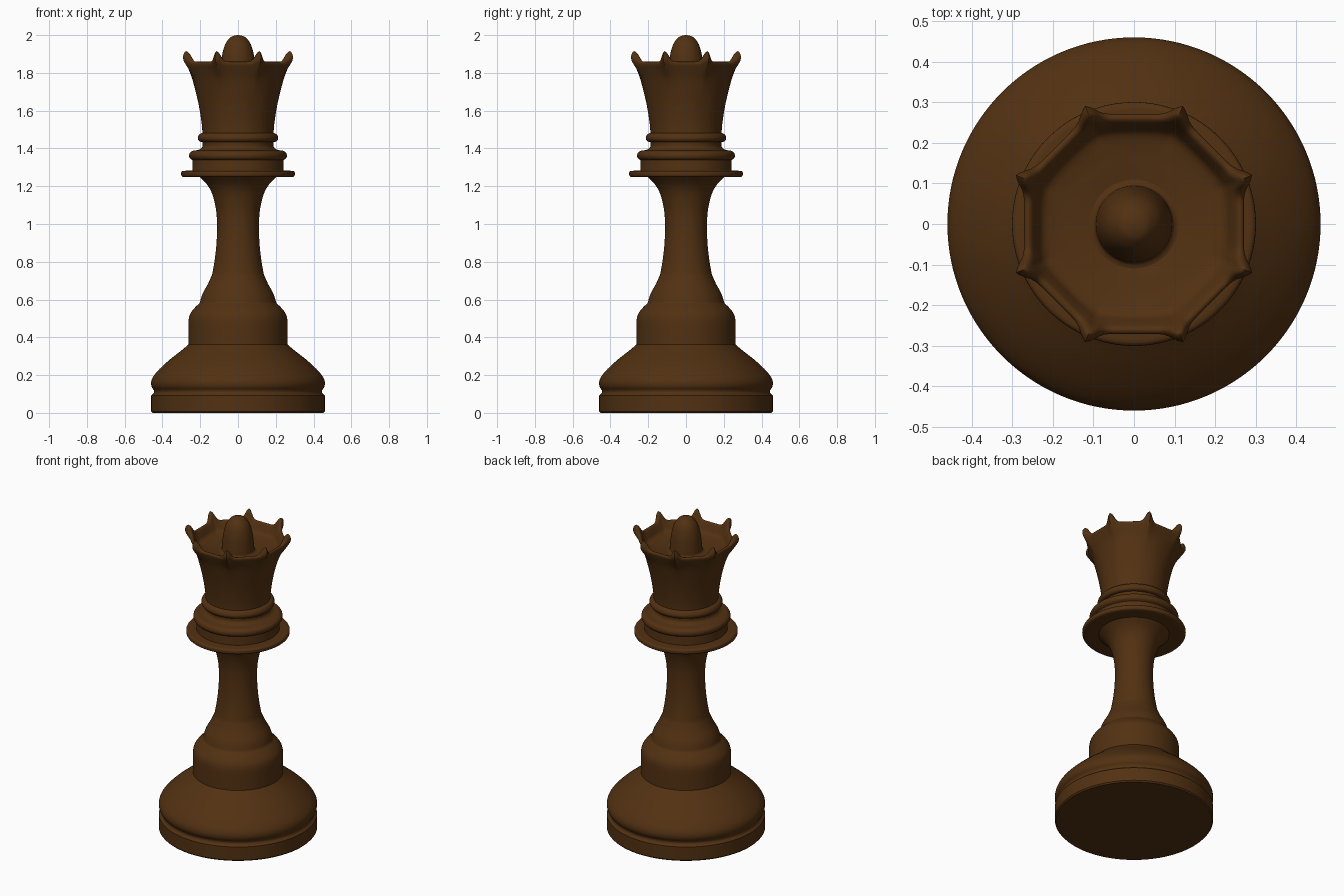
import bpy, bmesh, math

cube = bpy.data.objects.get("Cube")
if cube:
    bpy.data.objects.remove(cube, do_unlink=True)

wood = bpy.data.materials.new("dark_brown_wood")
wood.use_nodes = True
brown = (0.085, 0.031, 0.006, 1)
wood.diffuse_color = brown
bsdf = next(n for n in wood.node_tree.nodes if n.type == 'BSDF_PRINCIPLED')
bsdf.inputs["Base Color"].default_value = brown
bsdf.inputs["Roughness"].default_value = 0.6


def smooth_curve(pts, steps=4):
    """Spline through the points of one profile section."""
    out = []
    for i in range(len(pts) - 1):
        a, b, c, d = (pts[max(i - 1, 0)], pts[i], pts[i + 1], pts[min(i + 2, len(pts) - 1)])
        for s in range(steps):
            t = s / steps
            out.append(tuple(0.5 * (2 * q + (r - p) * t + (2 * p - 5 * q + 4 * r - u) * t ** 2
                                    + (3 * q - p - 3 * r + u) * t ** 3)
                             for p, q, r, u in zip(a, b, c, d)))
    return out + [tuple(pts[-1])]


def lathe(name, rows, shape=None, segments=128):
    """Spin rows of (radius, z, ...) about z; shape may vary each row by angle."""
    bm = bmesh.new()
    rings = []
    for row in rows:
        if row[0] < 1e-5:
            rings.append([bm.verts.new((0, 0, row[1]))] * segments)
            continue
        ring = []
        for i in range(segments):
            a = math.tau * i / segments
            r, z = shape(a, *row) if shape else row[:2]
            ring.append(bm.verts.new((r * math.cos(a), r * math.sin(a), z)))
        rings.append(ring)
    for lo, hi in zip(rings, rings[1:]):
        for i in range(segments):
            j = (i + 1) % segments
            bm.faces.new(dict.fromkeys((lo[i], lo[j], hi[j], hi[i])))
    bmesh.ops.recalc_face_normals(bm, faces=bm.faces)
    mesh = bpy.data.meshes.new(name)
    bm.to_mesh(mesh)
    bm.free()
    mesh.materials.append(wood)
    ob = bpy.data.objects.new(name, mesh)
    bpy.context.collection.objects.link(ob)
    bpy.ops.object.select_all(action='DESELECT')
    ob.select_set(True)
    bpy.context.view_layer.objects.active = ob
    bpy.ops.object.shade_smooth_by_angle(angle=math.radians(38))
    return ob


def profile(*sections):
    """Smooth each section, keeping the corners where they meet."""
    rows = []
    for s in sections:
        rows += [p for p in smooth_curve(s) if not rows or math.dist(p, rows[-1]) > 1e-4]
    return rows


# Foot with its groove and dome
lathe("base", profile(
    [(0, 0), (0.453, 0)], [(0.453, 0), (0.46, 0.008)], [(0.46, 0.008), (0.46, 0.092)],
    [(0.46, 0.092), (0.446, 0.105), (0.446, 0.12), (0.457, 0.138), (0.46, 0.162), (0.449, 0.192),
     (0.415, 0.233), (0.36, 0.283), (0.30, 0.33), (0.262, 0.362)], [(0.262, 0.362), (0, 0.362)]))

# Shoulder and waisted stem
lathe("stem", profile(
    [(0.262, 0.35), (0.262, 0.49)], [(0.262, 0.49), (0.255, 0.52), (0.235, 0.55), (0.203, 0.582)],
    [(0.203, 0.582), (0.188, 0.63), (0.158, 0.685), (0.136, 0.735)],
    [(0.136, 0.735), (0.122, 0.82), (0.113, 0.91), (0.111, 1.0), (0.117, 1.08), (0.137, 1.16),
     (0.165, 1.21), (0.205, 1.25)]))

# Collar disc and stacked rings
lathe("collar", profile(
    [(0.15, 1.25), (0.293, 1.25)], [(0.293, 1.25), (0.30, 1.257), (0.30, 1.274), (0.293, 1.281)],
    [(0.293, 1.281), (0.242, 1.284)], [(0.242, 1.284), (0.24, 1.338)],
    [(0.24, 1.338), (0.254, 1.347), (0.259, 1.362), (0.254, 1.378), (0.238, 1.388)],
    [(0.238, 1.388), (0.205, 1.394), (0.188, 1.41), (0.188, 1.434)],
    [(0.188, 1.434), (0.205, 1.438), (0.213, 1.455), (0.205, 1.474), (0.19, 1.482)],
    [(0.19, 1.482), (0.1, 1.482)]))


# Eight-pointed crown: rows are radius, z, octagon amount, point height, point flare
def crown_shape(a, r, z, octagon, rise, flare):
    d = abs((a % (math.pi / 4)) - math.pi / 8)
    point = math.exp(-(d / 0.085) ** 2)
    corner = math.cos(math.pi / 8) / math.cos(math.pi / 8 - d)
    chord = 1 / math.cos(math.pi / 8 - d)
    return r * (1 + octagon * (chord - 1)) + flare * point * corner, z + rise * point


crown_rows = smooth_curve([
    (0.188, 1.475, 0, 0, 0), (0.192, 1.53, 0, 0, 0), (0.206, 1.62, 0, 0, 0),
    (0.224, 1.70, 0.1, 0, 0), (0.243, 1.77, 0.35, 0, 0), (0.26, 1.815, 0.75, 0.004, 0.006),
    (0.27, 1.842, 1, 0.025, 0.02), (0.27, 1.854, 1, 0.044, 0.02), (0.262, 1.859, 1, 0.056, 0.012),
    (0.252, 1.854, 1, 0.04, 0.004), (0.241, 1.835, 0.9, 0.014, 0),
    (0.225, 1.806, 0.6, 0, 0), (0.19, 1.793, 0.2, 0, 0),
    (0.14, 1.784, 0, 0, 0), (0.09, 1.775, 0, 0, 0)])
lathe("crown", crown_rows, crown_shape, 192)

# Egg-shaped finial in the bowl
lathe("finial", profile(
    [(0.115, 1.777), (0.097, 1.785), (0.094, 1.81), (0.09, 1.85), (0.083, 1.9), (0.067, 1.953),
     (0.042, 1.986), (0.02, 1.997), (0, 2.0)]))
